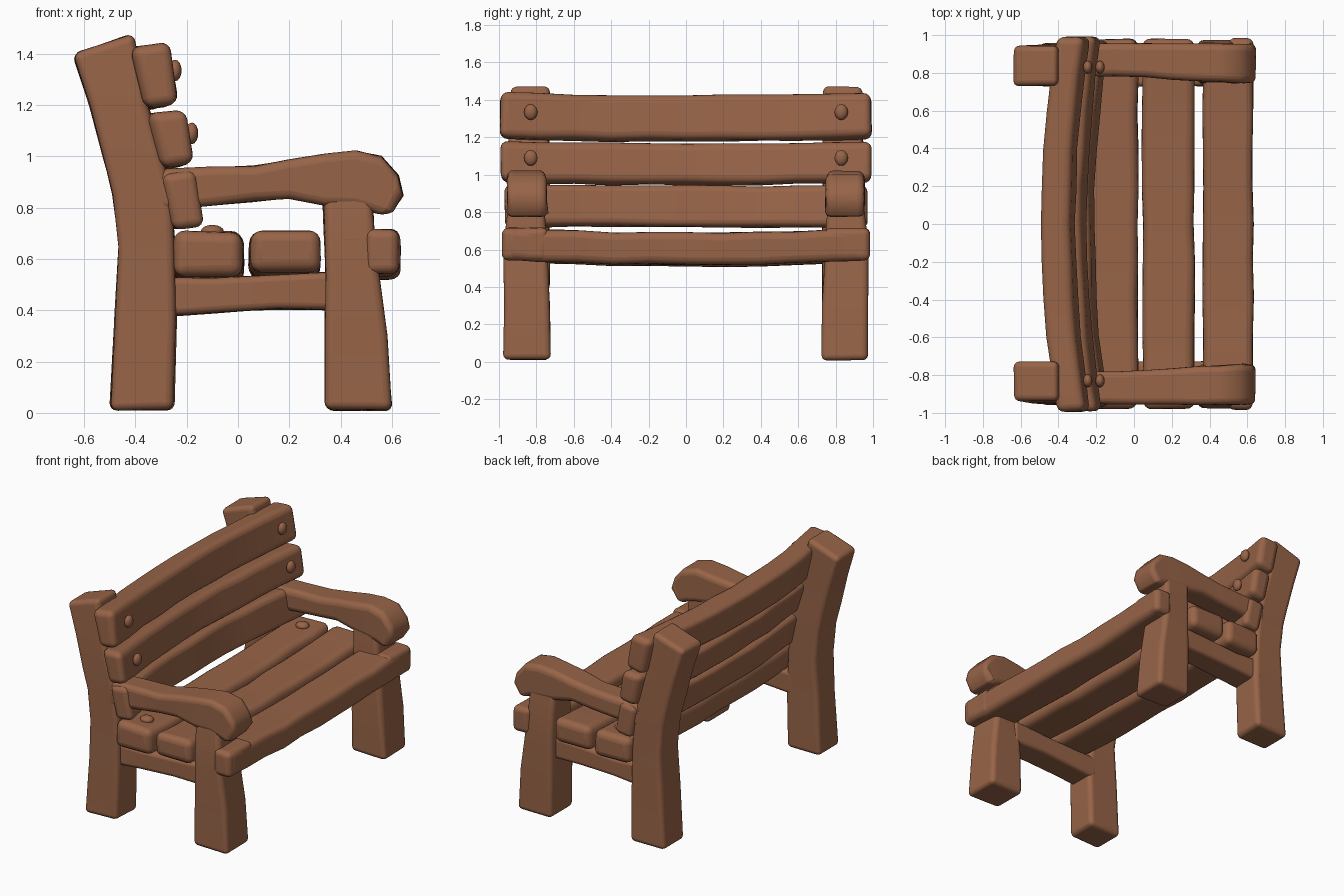
import bpy, bmesh, random
from mathutils import Matrix

random.seed(4)
if "Cube" in bpy.data.objects:
    bpy.data.objects.remove(bpy.data.objects["Cube"], do_unlink=True)

wood = bpy.data.materials.new("warm brown wood")
wood.use_nodes = True
colour = (0.31, 0.127, 0.064, 1)
wood.diffuse_color = colour
bsdf = wood.node_tree.nodes["Principled BSDF"]
bsdf.inputs["Base Color"].default_value = colour
bsdf.inputs["Roughness"].default_value = 0.8


def finish(name, bm, bevel):
    """Turn a bmesh into a smooth, worn wooden part."""
    bmesh.ops.recalc_face_normals(bm, faces=bm.faces)
    mesh = bpy.data.meshes.new(name)
    bm.to_mesh(mesh)
    bm.free()
    mesh.materials.append(wood)
    obj = bpy.data.objects.new(name, mesh)
    bpy.context.collection.objects.link(obj)
    if bevel:
        mod = obj.modifiers.new("Worn edges", 'BEVEL')
        mod.width = bevel
        mod.segments = 4
        mod.limit_method = 'ANGLE'
        mod.angle_limit = 0.8
    bpy.ops.object.select_all(action='DESELECT')
    obj.select_set(True)
    bpy.context.view_layer.objects.active = obj
    bpy.ops.object.shade_smooth_by_angle(angle=0.8)
    if bevel:
        obj.modifiers.new("Even shading", 'WEIGHTED_NORMAL').keep_sharp = True


def loft(name, rings, bevel, wobble=0.004):
    """Join four-cornered rings into a hand-hewn beam."""
    bm = bmesh.new()
    rows = [[bm.verts.new([c + random.uniform(-wobble, wobble) for c in p])
             for p in ring] for ring in rings]
    for a, b in zip(rows, rows[1:]):
        for i in range(4):
            j = (i + 1) % 4
            bm.faces.new((a[i], a[j], b[j], b[i]))
    bm.faces.new(rows[0])
    bm.faces.new(rows[-1])
    finish(name, bm, bevel)


def side_beam(name, sections, side, bevel):
    """Beam in the side plane; a section is two (x, z) points and its inner and outer y."""
    loft(name, [[(p[0], side * y0, p[1]), (p[0], side * y1, p[1]),
                 (q[0], side * y1, q[1]), (q[0], side * y0, q[1])]
                for p, q, y0, y1 in sections], bevel)


def slat(name, corners, length, bow_x, bow_z, bevel):
    """Long board across the bench, bowed in the middle."""
    rings = []
    for i in range(11):
        t = i / 5 - 1
        bend = 1 - t * t
        rings.append([(x + bow_x * bend, t * length, z + bow_z * bend) for x, z in corners])
    loft(name, rings, bevel, 0.006)


def box(x0, x1, z0, z1):
    return [(x0, z0), (x0, z1), (x1, z1), (x1, z0)]


def peg(name, place, size):
    bm = bmesh.new()
    bmesh.ops.create_uvsphere(bm, u_segments=12, v_segments=8, radius=1)
    bmesh.ops.transform(bm, matrix=Matrix.Translation(place) @ Matrix.Diagonal((*size, 1)),
                        verts=bm.verts)
    finish(name, bm, 0)


# Side frames
back_leg = [((-.50, .01), (-.25, .01), .73, .96),
            ((-.48, .38), (-.24, .38), .73, .95),
            ((-.465, .65), (-.245, .65), .73, .95),
            ((-.49, .85), (-.26, .85), .73, .95),
            ((-.525, 1.0), (-.29, .97), .73, .95),
            ((-.58, 1.2), (-.35, 1.2), .73, .945),
            ((-.645, 1.40), (-.41, 1.48), .73, .94)]
front_leg = [((.34, .01), (.60, .01), .725, .975),
             ((.34, .3), (.58, .3), .73, .975),
             ((.34, .55), (.55, .55), .74, .975),
             ((.335, .72), (.53, .72), .75, .965),
             ((.33, .88), (.52, .88), .76, .945)]
arm = [((-.32, .95), (-.32, .79), .78, .95),
       ((-.1, .96), (-.1, .81), .78, .955),
       ((.06, .965), (.06, .825), .775, .955),
       ((.2, .985), (.2, .835), .765, .955),
       ((.34, 1.01), (.34, .81), .755, .955),
       ((.46, 1.02), (.45, .80), .75, .955),
       ((.56, 1.0), (.52, .785), .745, .955),
       ((.625, .93), (.56, .768), .745, .955),
       ((.645, .85), (.605, .785), .745, .955)]
stretcher = [((-.30, .53), (-.30, .375), .73, .92),
             ((-.1, .525), (-.1, .39), .73, .92),
             ((.15, .54), (.15, .405), .73, .92),
             ((.40, .55), (.40, .40), .73, .92)]
slat_end = [((.50, .54), (.50, .715), .74, .985),
            ((.63, .54), (.63, .715), .74, .985)]

for label, side in (("left", 1), ("right", -1)):
    side_beam("back_leg_" + label, back_leg, side, .03)
    side_beam("front_leg_" + label, front_leg, side, .03)
    side_beam("armrest_" + label, arm, side, .04)
    side_beam("side_stretcher_" + label, stretcher, side, .025)
    side_beam("front_slat_end_" + label, slat_end, side, .035)
    # Pegs
    peg("upper_back_peg_" + label, (-.245, side * .83, 1.335), (.025, .036, .042))
    peg("middle_back_peg_" + label, (-.18, side * .83, 1.09), (.025, .036, .042))
    peg("seat_peg_" + label, (-.10, side * .84, .708), (.045, .04, .025))

# Seat
slat("seat_slat_back", box(-.25, .02, .535, .71), .98, 0, -.025, .045)
slat("seat_slat_middle", box(.045, .32, .55, .71), .98, 0, -.03, .045)
slat("seat_slat_front", box(.365, .63, .545, .715), .965, 0, -.025, .04)

# Backrest
slat("back_slat_top", [(-.36, 1.185), (-.42, 1.425), (-.26, 1.445), (-.225, 1.205)],
     .992, -.08, -.015, .04)
slat("back_slat_middle", [(-.29, .95), (-.35, 1.165), (-.20, 1.185), (-.165, .97)],
     .99, -.08, -.012, .04)
slat("back_slat_bottom", [(-.25, .715), (-.30, .93), (-.165, .945), (-.13, .73)],
     .97, -.075, 0, .035)
